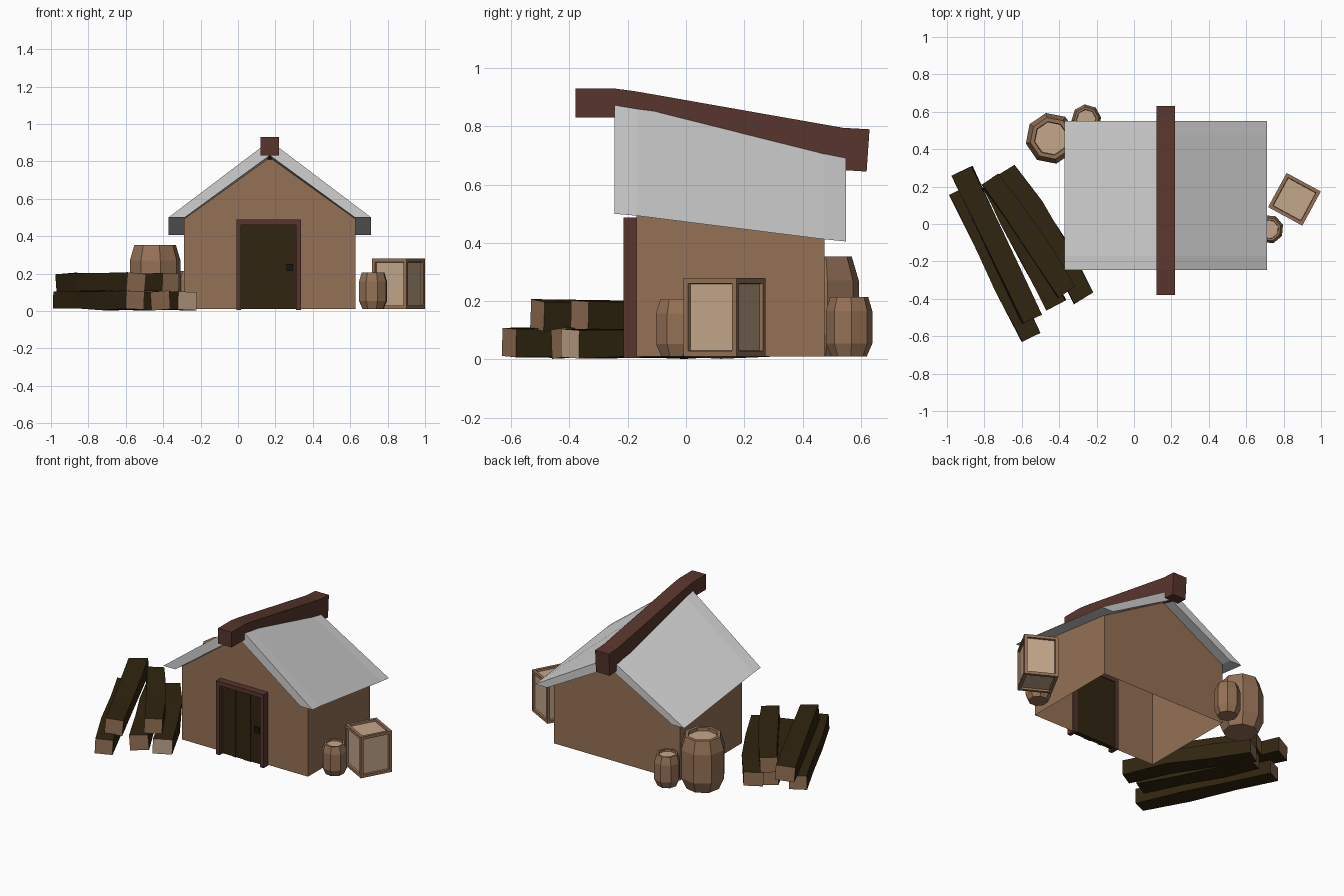
import bpy, bmesh, math, random
from mathutils import Vector, Matrix

if "Cube" in bpy.data.objects:
    bpy.data.objects.remove(bpy.data.objects["Cube"])

random.seed(4)


def material(name, rgb):
    m = bpy.data.materials.new(name)
    m.diffuse_color = (*rgb, 1)
    m.use_nodes = True
    m.node_tree.nodes["Principled BSDF"].inputs["Base Color"].default_value = m.diffuse_color
    return m


BROWN = material("warm brown wood", (0.30, 0.165, 0.092))
TAN = material("pale tan wood", (0.55, 0.39, 0.26))
DARK = material("dark bark", (0.030, 0.018, 0.005))
RED = material("red brown timber", (0.098, 0.036, 0.026))
GREY = material("grey roofing", (0.63, 0.63, 0.63))
BLACK = material("black iron", (0.010, 0.008, 0.006))


def finish(name, bm, *mats):
    bmesh.ops.recalc_face_normals(bm, faces=bm.faces)
    me = bpy.data.meshes.new(name)
    bm.to_mesh(me)
    bm.free()
    for m in mats:
        me.materials.append(m)
    ob = bpy.data.objects.new(name, me)
    bpy.context.collection.objects.link(ob)
    return ob


def loft(sections):
    """Skin a row of closed sections; returns bmesh and its two end caps."""
    bm = bmesh.new()
    rows = [[bm.verts.new(p) for p in s] for s in sections]
    n = len(rows[0])
    for a, b in zip(rows, rows[1:]):
        for i in range(n):
            j = (i + 1) % n
            bm.faces.new((a[i], a[j], b[j], b[i]))
    return bm, bm.faces.new(rows[0]), bm.faces.new(rows[-1])


def box(name, x, y, z, mat):
    bm = bmesh.new()
    bmesh.ops.create_cube(bm, size=1)
    for v in bm.verts:
        v.co = [r[0] if c < 0 else r[1] for c, r in zip(v.co, (x, y, z))]
    return finish(name, bm, mat)


# House: everything is symmetric about CX, heights fall towards the back
CX = 0.17
FRONT, BACK = -0.17, 0.475


def fall(y, front, back):
    t = (y + 0.245) / 0.795
    t = max(0.0, min(1.0, (t - 0.03) / 0.95))
    return front + (back - front) * t


def eave(y):
    return fall(y, 0.50, 0.405)


# Walls, open underneath
sections = []
for y in (FRONT, BACK):
    e, top = eave(y) + 0.01, fall(y, 0.845, 0.67)
    sections.append([(CX - 0.458, y, 0.01), (CX - 0.458, y, e), (CX, y, top),
                     (CX + 0.458, y, e), (CX + 0.458, y, 0.01)])
bm, _, _ = loft(sections)
floor = [f for f in bm.faces if all(v.co.z < 0.02 for v in f.verts)]
bmesh.ops.delete(bm, geom=floor, context='FACES')
finish("walls", bm, BROWN)

# Roof: chevron profile with level-cut eaves
sections = []
for y in (-0.245, FRONT, BACK, 0.55):
    e, hi, lo = eave(y), fall(y, 0.91, 0.72), fall(y, 0.832, 0.655)
    sections.append([(CX - 0.542, y, e), (CX, y, hi), (CX + 0.542, y, e),
                     (CX + 0.455, y, e), (CX, y, lo), (CX - 0.455, y, e)])
finish("roof", loft(sections)[0], GREY)

# Ridge beam, level at both tips
path = [(-0.38, 0.93, -0.38, 0.83), (-0.245, 0.93, -0.245, 0.83),
        (-0.17, 0.92, -0.17, 0.81), (0.54, 0.795, 0.54, 0.65),
        (0.63, 0.79, 0.62, 0.645)]
finish("ridge_beam", loft([[(CX - 0.05, a, b), (CX + 0.05, a, b),
                            (CX + 0.05, c, d), (CX - 0.05, c, d)]
                           for a, b, c, d in path])[0], RED)

# Door planks, frame and handle
edges = [-0.15, -0.068, -0.046, 0.012, 0.064, 0.15]
for i, (a, b) in enumerate(zip(edges, edges[1:])):
    y = -0.19 - 0.005 * (i % 2)
    box(f"door_plank_{i + 1}", (CX - 0.005 + a, CX - 0.005 + b), (y, -0.16), (0.01, 0.462), DARK)
for name, s in (("left", -1), ("right", 1)):
    c = CX - 0.006 + s * 0.16
    box(f"door_post_{name}", (c - 0.013, c + 0.013), (-0.215, -0.155), (0.005, 0.485), RED)
box("door_lintel", (CX - 0.179, CX + 0.167), (-0.214, -0.155), (0.46, 0.488), RED)
box("door_handle", (0.26, 0.295), (-0.203, -0.19), (0.215, 0.252), BLACK)


# Log pile: square, slightly crooked logs with cut ends
def log(name, back, front, z, bend=0.0, end=BROWN):
    a, b = Vector((*back, z)), Vector((*front, z))
    d = (b - a).normalized()
    side = Vector((-d.y, d.x, 0))
    sections = []
    for k, t in enumerate((0, 0.3, 0.65, 1)):
        c = a.lerp(b, t) + side * bend * math.sin(math.pi * t)
        w = 0.056 + random.uniform(-0.004, 0.004)
        h = 0.048 + random.uniform(-0.004, 0.004)
        r = Matrix.Rotation(random.uniform(-0.10, 0.10), 3, d)
        sections.append([c + r @ (side * w * i + Vector((0, 0, h * j)))
                         for i, j in ((-1, -1), (1, -1), (1, 1), (-1, 1))])
    bm, cap_back, cap_front = loft(sections)
    cap_back.material_index = 1
    cap_front.material_index = 2
    finish(name, bm, DARK, BROWN, end)


log("log_bottom_left", (-0.94, 0.18), (-0.55, -0.607), 0.058)
log("log_bottom_middle", (-0.76, 0.22), (-0.415, -0.435), 0.056)
log("log_bottom_right", (-0.69, 0.285), (-0.27, -0.398), 0.054, 0.03, TAN)
log("log_top_left", (-0.92, 0.285), (-0.545, -0.51), 0.152)
log("log_top_right", (-0.77, 0.24), (-0.36, -0.365), 0.152, 0.01)


# Barrels: eight-sided with a sunken lid
def barrel(name, x, y, r, h, turn):
    prof = [(0.76, 0), (1, 0.22), (1, 0.76), (0.82, 1), (0.66, 1), (0.64, 0.94)]
    rings = [[(x + r * k * math.cos(turn + i * math.pi / 4),
               y + r * k * math.sin(turn + i * math.pi / 4), 0.01 + h * t)
              for i in range(8)] for k, t in prof]
    bm, _, lid = loft(rings)
    lid.material_index = 1
    finish(name, bm, BROWN, TAN)


barrel("large_barrel", -0.443, 0.458, 0.138, 0.343, 0.2)
barrel("small_back_barrel", -0.255, 0.56, 0.08, 0.205, 0.1)
barrel("small_side_barrel", 0.722, -0.028, 0.078, 0.195, 0.3)

# Crate: every side has a sunken pale panel
bm = bmesh.new()
bmesh.ops.create_cube(bm, size=1, matrix=Matrix.Translation((0.858, 0.132, 0.145))
                      @ Matrix.Rotation(math.radians(-28.5), 4, 'Z')
                      @ Matrix.Diagonal((0.208, 0.208, 0.27, 1)))
panels = bm.faces[:]
bmesh.ops.inset_individual(bm, faces=panels, thickness=0.026)
bmesh.ops.inset_individual(bm, faces=panels, thickness=0.003, depth=-0.012)
for f in panels:
    f.material_index = 1
finish("crate", bm, BROWN, TAN)
